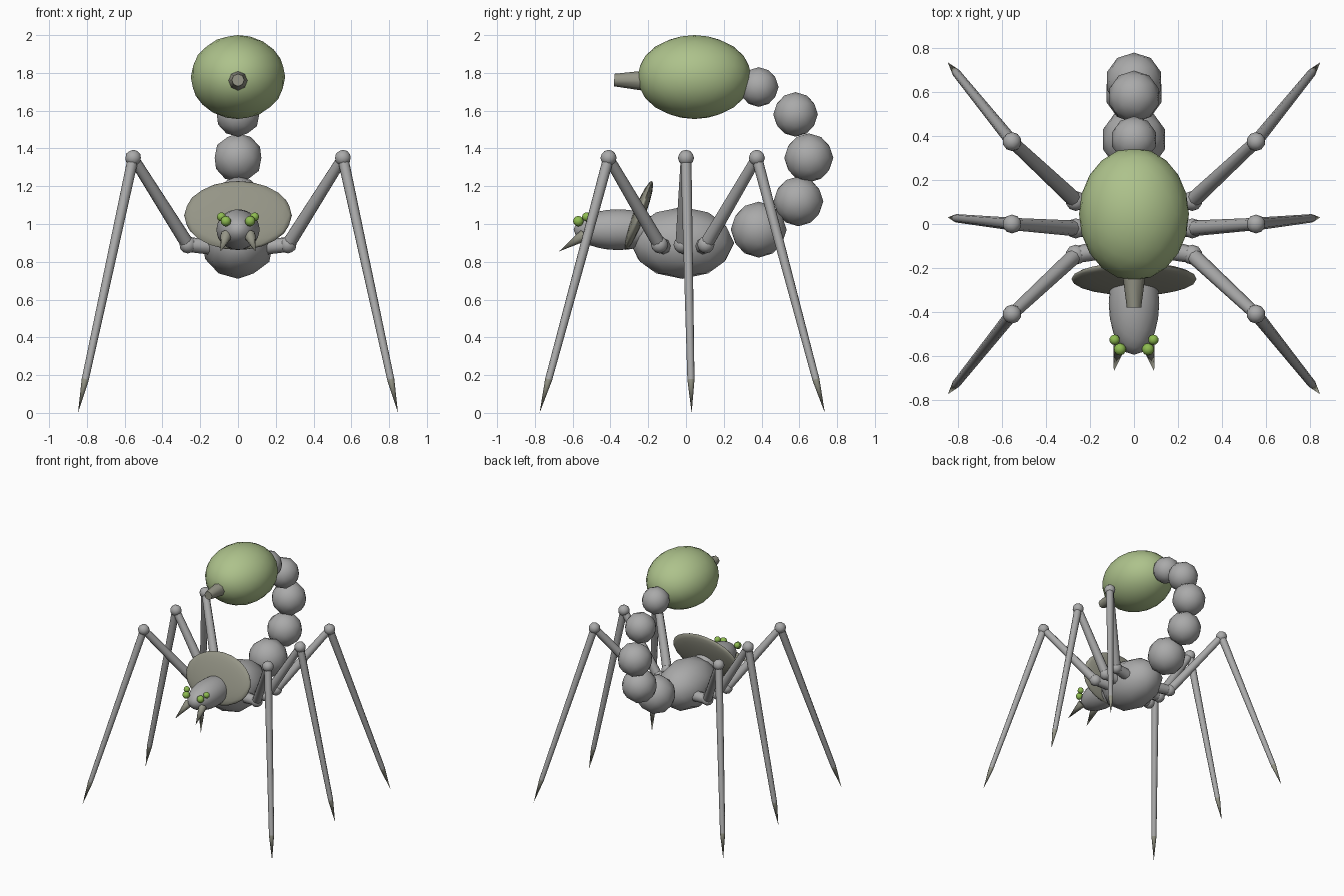
import bpy
from mathutils import Vector, Matrix
from math import radians

if "Cube" in bpy.data.objects:
    bpy.data.objects.remove(bpy.data.objects["Cube"])


def material(name, rgb):
    m = bpy.data.materials.new(name)
    m.diffuse_color = (*rgb, 1)
    m.use_nodes = True
    m.node_tree.nodes["Principled BSDF"].inputs["Base Color"].default_value = m.diffuse_color
    return m


GREY = material("shell grey", (0.40, 0.40, 0.40))
OLIVE = material("olive grey", (0.30, 0.30, 0.24))
GREEN = material("pale green", (0.42, 0.54, 0.26))
LIME = material("eye green", (0.27, 0.50, 0.08))


def finish(name, mat, angle=60):
    o = bpy.context.object
    o.name = name
    o.data.materials.append(mat)
    bpy.ops.object.shade_smooth_by_angle(angle=radians(angle))
    return o


def ball(name, loc, radii, mat, tilt=0, sub=2):
    """Ellipsoid from an icosphere, tilted about x."""
    bpy.ops.mesh.primitive_ico_sphere_add(subdivisions=sub, radius=1)
    o = bpy.context.object
    o.data.transform(Matrix.Translation(loc) @ Matrix.Rotation(radians(tilt), 4, 'X')
                     @ Matrix.Diagonal((*radii, 1)))
    return finish(name, mat)


def limb(name, a, b, r1, r2, mat, sides=8):
    """Tapered rod from a to b."""
    a, b = Vector(a), Vector(b)
    bpy.ops.mesh.primitive_cone_add(vertices=sides, radius1=r1, radius2=r2,
                                    depth=(b - a).length)
    o = bpy.context.object
    turn = (b - a).to_track_quat('Z', 'Y').to_matrix().to_4x4()
    o.data.transform(Matrix.Translation((a + b) / 2) @ turn)
    return finish(name, mat)


# Body, head and collar
ball("thorax", (0, -0.02, 0.90), (0.195, 0.275, 0.19), GREY)
ball("head", (0, -0.36, 0.97), (0.115, 0.235, 0.108), GREY, sub=3)
ball("collar", (0, -0.25, 1.045), (0.285, 0.032, 0.195), OLIVE, tilt=-21, sub=3)

# Tail of balls curling up to the bulb and its stinger
tail = [(0.385, 0.97, 0.148), (0.595, 1.12, 0.132), (0.65, 1.35, 0.13),
        (0.58, 1.58, 0.118), (0.385, 1.725, 0.105)]
for i, (y, z, r) in enumerate(tail):
    ball(f"tail_segment_{i + 1}", (0, y, z), (r, r, r), GREY)
ball("tail_bulb", (0, 0.045, 1.778), (0.25, 0.302, 0.222), GREEN, sub=3)
limb("stinger", (0, -0.20, 1.758), (0, -0.38, 1.762), 0.056, 0.033, OLIVE)

# Hip y, knee y and foot y for each leg pair
legs = {"front": (-0.14, -0.41, -0.775), "middle": (-0.02, 0.0, 0.03),
        "back": (0.105, 0.375, 0.735)}

for s, side in ((-1, "left"), (1, "right")):
    # Eyes and fangs
    ball(f"{side}_front_eye", (s * 0.064, -0.57, 1.015), (0.028,) * 3, LIME)
    ball(f"{side}_rear_eye", (s * 0.088, -0.527, 1.038), (0.024,) * 3, LIME)
    limb(f"{side}_fang", (s * 0.062, -0.54, 0.94), (s * 0.092, -0.672, 0.855),
         0.032, 0.0, OLIVE)
    # Legs
    for pair, (hy, ky, fy) in legs.items():
        tag = f"{side}_{pair}"
        hip = Vector((s * 0.265, hy, 0.89))
        knee = Vector((s * 0.555, ky, 1.35))
        foot = Vector((s * 0.847, fy, 0.0))
        ankle = knee.lerp(foot, 0.87)
        limb(f"{tag}_coxa", (s * 0.12, hy * 0.8, 0.88), hip, 0.045, 0.038, GREY)
        ball(f"{tag}_hip", hip, (0.046,) * 3, GREY)
        limb(f"{tag}_upper_leg", hip, knee, 0.036, 0.028, GREY)
        ball(f"{tag}_knee", knee, (0.043,) * 3, GREY)
        limb(f"{tag}_lower_leg", knee, ankle, 0.029, 0.019, GREY)
        limb(f"{tag}_claw", ankle, foot, 0.019, 0.0, OLIVE)
